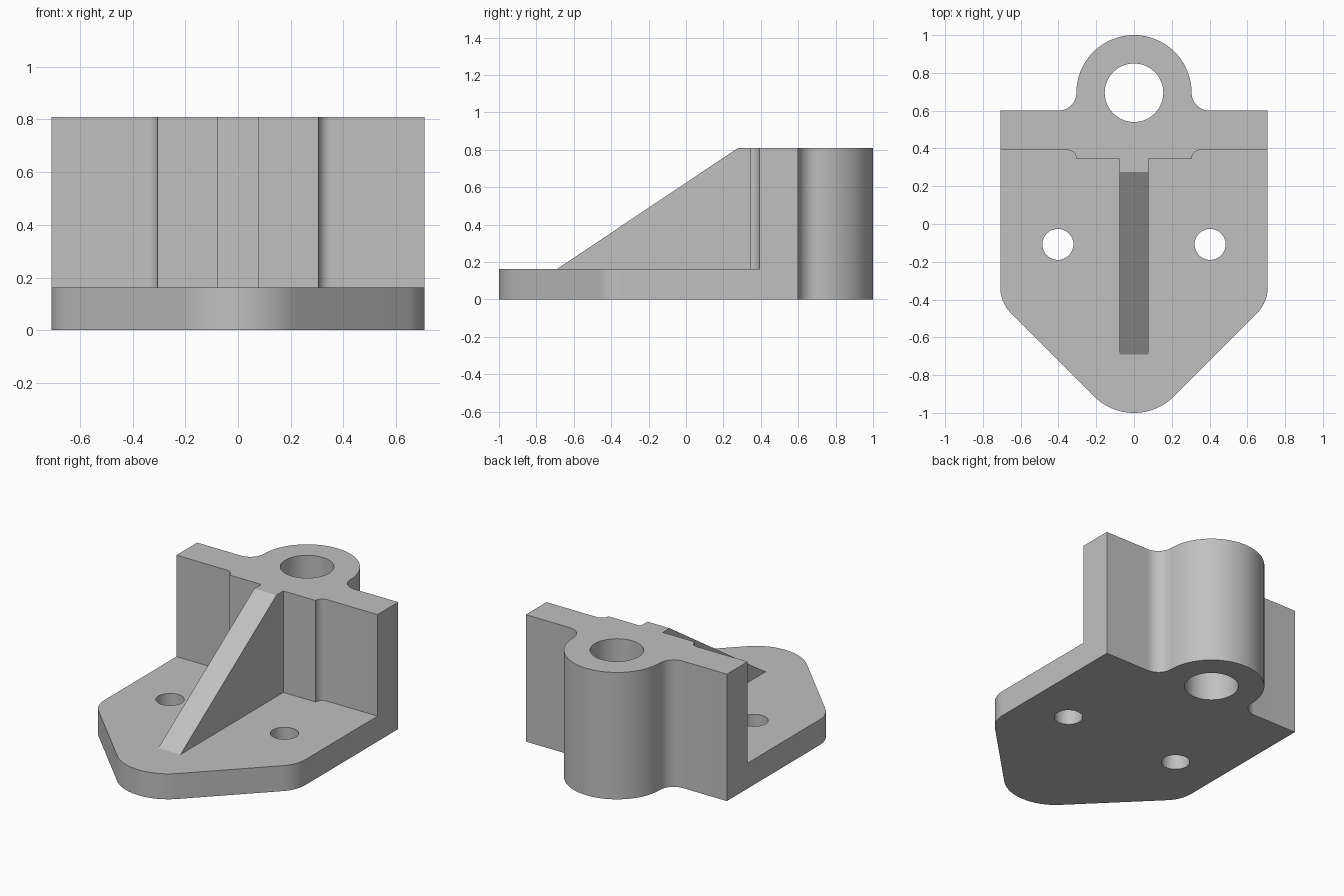
import bpy
import bmesh
from math import sin, cos, radians
from mathutils import Matrix

cube = bpy.data.objects.get("Cube")
if cube:
    bpy.data.objects.remove(cube)

HALF_W, TOP, PLATE_T = 0.708, 0.808, 0.162
BACK_Y, FRONT_Y, PAD_Y = 0.6, 0.392, 0.345
BOSS_Y, BOSS_R, BORE_R = 0.695, 0.305, 0.155
RIB_HALF = 0.078

grey = bpy.data.materials.new("machined grey")
grey.use_nodes = True
colour = (0.53, 0.53, 0.53, 1)
grey.diffuse_color = colour
grey.node_tree.nodes["Principled BSDF"].inputs["Base Color"].default_value = colour


def arc(cx, cy, r, start, end, steps=10):
    angles = [radians(start + (end - start) * i / steps) for i in range(steps + 1)]
    return [(cx + r * cos(a), cy + r * sin(a)) for a in angles]


def mirrored(half):
    """Continue a right-hand path with its reflection in x, back to front."""
    return half + [(-x, y) for x, y in reversed(half) if abs(x) > 1e-5]


def make_object(name, bm):
    bmesh.ops.recalc_face_normals(bm, faces=bm.faces)
    mesh = bpy.data.meshes.new(name)
    bm.to_mesh(mesh)
    bm.free()
    mesh.materials.append(grey)
    obj = bpy.data.objects.new(name, mesh)
    bpy.context.collection.objects.link(obj)
    return obj


def prism(name, points, offset):
    """Extrude a closed loop of 3D points along an offset."""
    bm = bmesh.new()
    face = bm.faces.new([bm.verts.new(p) for p in points])
    new = bmesh.ops.extrude_face_region(bm, geom=[face])["geom"]
    verts = [g for g in new if isinstance(g, bmesh.types.BMVert)]
    bmesh.ops.translate(bm, verts=verts, vec=offset)
    return make_object(name, bm)


def drill(obj, holes, radius, segments=48):
    """Cut vertical round holes through an object."""
    bm = bmesh.new()
    for x, y in holes:
        bmesh.ops.create_cone(bm, cap_ends=True, segments=segments, radius1=radius,
                              radius2=radius, depth=4, matrix=Matrix.Translation((x, y, 0)))
    cutter = make_object("hole_cutter", bm)
    cutter.hide_render = True
    mod = obj.modifiers.new("holes", "BOOLEAN")
    mod.operation, mod.solver, mod.object = "DIFFERENCE", "EXACT", cutter
    graph = bpy.context.evaluated_depsgraph_get()
    mesh = bpy.data.meshes.new_from_object(obj.evaluated_get(graph))
    obj.modifiers.clear()
    obj.data = mesh
    bpy.data.objects.remove(cutter)


# Stepped front line shared by the upright and the plate, from +x to -x
step_r = FRONT_Y - PAD_Y
front_half = [(HALF_W, FRONT_Y)] + arc(BOSS_R + step_r, PAD_Y, step_r, 90, 180, 8)
front_line = mirrored(front_half)

# Upright wall with the bored boss blended into its back
blend_r = BOSS_Y - BACK_Y
back_half = [(HALF_W, BACK_Y)]
back_half += arc(BOSS_R + blend_r, BOSS_Y, blend_r, 270, 180, 12)
back_half += arc(0, BOSS_Y, BOSS_R, 0, 90, 24)[1:]
outline = mirrored(back_half) + front_line[::-1]
upright = prism("upright_with_boss", [(x, y, 0) for x, y in outline], (0, 0, TOP))
drill(upright, [(0, BOSS_Y)], BORE_R, 64)

# Base plate tapering to a rounded nose
nose_half = arc(HALF_W - 0.2, -0.333, 0.2, 0, -45) + arc(0, -0.7, 0.3, -45, -90, 12)
outline = front_line[::-1] + mirrored(nose_half)[::-1]
outline = front_line + mirrored(nose_half)[::-1]
plate = prism("base_plate", [(x, y, 0) for x, y in outline], (0, 0, PLATE_T))
drill(plate, [(0.403, -0.108), (-0.403, -0.108)], 0.082)

# Sloping stiffener rib
side = [(-0.69, PLATE_T), (PAD_Y, PLATE_T), (PAD_Y, TOP), (0.276, TOP)]
rib = prism("stiffener_rib", [(-RIB_HALF, y, z) for y, z in side], (2 * RIB_HALF, 0, 0))

# Smooth the rounded walls and keep the machined edges sharp
for obj in (upright, plate, rib):
    obj.data.shade_smooth()
    obj.data.set_sharp_from_angle(angle=radians(25))
